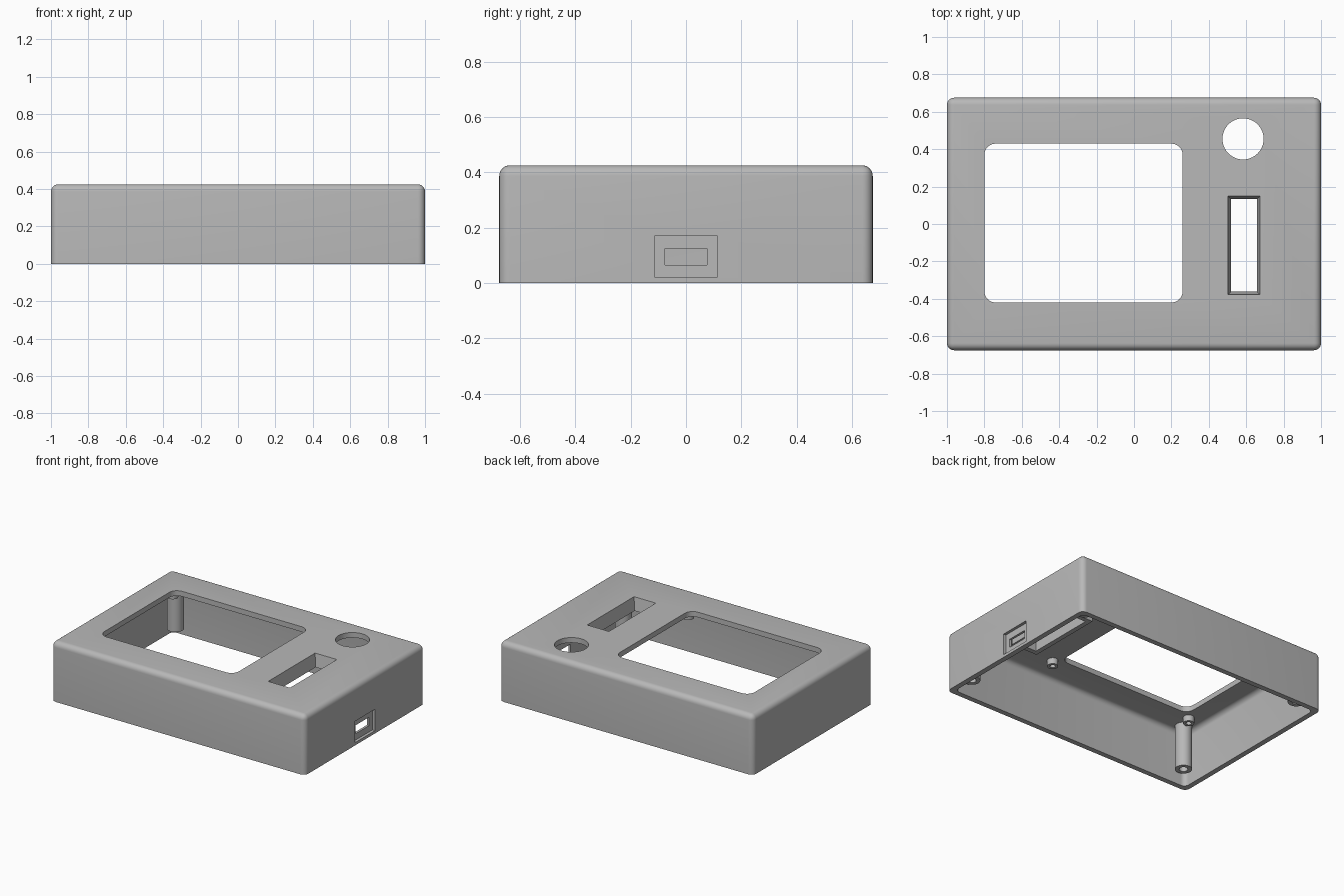
import bpy
import bmesh
from math import radians
from mathutils import Matrix, Vector

old = bpy.data.objects.get("Cube")
if old:
    bpy.data.objects.remove(old, do_unlink=True)

# Material
grey = bpy.data.materials.new("matte_grey")
grey.use_nodes = True
COLOUR = (0.48, 0.48, 0.48, 1)
grey.diffuse_color = COLOUR
grey.node_tree.nodes["Principled BSDF"].inputs["Base Color"].default_value = COLOUR

HALF_X, HALF_Y, HEIGHT = 1.0, 0.675, 0.425
WALL = 0.037
CEILING = HEIGHT - WALL


def finish(name, bm):
    bmesh.ops.recalc_face_normals(bm, faces=bm.faces)
    mesh = bpy.data.meshes.new(name)
    bm.to_mesh(mesh)
    bm.free()
    mesh.materials.append(grey)
    obj = bpy.data.objects.new(name, mesh)
    bpy.context.collection.objects.link(obj)
    return obj


def block(name, lo, hi, radius=0, rounded="", segments=6, inset_low=0):
    """Box between two corners; rounds vertical and/or top edges, may taper downward."""
    lo, hi = Vector(lo), Vector(hi)
    mid, size = (lo + hi) / 2, hi - lo
    bm = bmesh.new()
    bmesh.ops.create_cube(bm, size=1)
    for v in bm.verts:
        if v.co.z < 0 and inset_low:
            v.co.x *= 1 - 2 * inset_low / size.x
            v.co.y *= 1 - 2 * inset_low / size.y
        v.co = mid + v.co * size
    edges = []
    for e in bm.edges:
        a, b = (v.co.z for v in e.verts)
        upright = abs(a - b) > 1e-4
        on_top = min(a, b) > mid.z
        if (upright and "upright" in rounded) or (on_top and "top" in rounded):
            edges.append(e)
    if edges:
        bmesh.ops.bevel(bm, geom=edges, offset=radius, segments=segments,
                        profile=0.5, affect="EDGES", clamp_overlap=True)
    return finish(name, bm)


def cylinder(name, x, y, z0, z1, radius, sides=32):
    bm = bmesh.new()
    bmesh.ops.create_cone(bm, cap_ends=True, segments=sides, radius1=radius,
                          radius2=radius, depth=z1 - z0,
                          matrix=Matrix.Translation((x, y, (z0 + z1) / 2)))
    return finish(name, bm)


def combine(obj, other, operation="DIFFERENCE"):
    other.hide_render = True
    mod = obj.modifiers.new(operation.lower(), "BOOLEAN")
    mod.operation, mod.solver, mod.object = operation, "EXACT", other
    bpy.context.view_layer.objects.active = obj
    bpy.ops.object.modifier_apply(modifier=mod.name)
    bpy.data.objects.remove(other, do_unlink=True)


def smooth(obj):
    bpy.ops.object.select_all(action="DESELECT")
    obj.select_set(True)
    bpy.context.view_layer.objects.active = obj
    bpy.ops.object.shade_smooth_by_angle(angle=radians(30))


# Hollow shell, open underneath
shell = block("case_shell", (-HALF_X, -HALF_Y, 0), (HALF_X, HALF_Y, HEIGHT),
              0.038, "upright top")
combine(shell, block("cavity", (WALL - HALF_X, WALL - HALF_Y, -0.1),
                     (HALF_X - WALL, HALF_Y - WALL, CEILING), 0.035, "upright top"))

# Slider surround hanging from the ceiling
combine(shell, block("slider_surround", (0.485, -0.395, 0.335), (0.69, 0.165, 0.4)), "UNION")

# Screen window, round button hole and tapered slider slot
combine(shell, block("window", (-0.8, -0.42, 0.3), (0.26, 0.43, 0.5), 0.06, "upright"))
combine(shell, cylinder("button", 0.583, 0.455, 0.3, 0.5, 0.11, 64))
combine(shell, block("slot", (0.502, -0.378, 0.33), (0.674, 0.15, HEIGHT + 0.001), inset_low=0.018))

# Cable port on the side: shallow recess around a through slot
combine(shell, block("port_recess", (HALF_X - 0.02, -0.112, 0.02), (1.1, 0.112, 0.172)))
combine(shell, block("port_slot", (0.9, -0.075, 0.065), (1.1, 0.075, 0.125)))
smooth(shell)


def hollow_post(name, x, y, z0, radius, bore, depth):
    post = cylinder(name, x, y, z0, CEILING + 0.01, radius)
    combine(post, cylinder("bore", x, y, z0 - 0.1, z0 + depth, bore, 24))
    smooth(post)


# Screw posts in the corners and short standoffs around the window
for x, side in ((-0.887, "right"), (0.887, "left")):
    for y, end in ((-0.563, "front"), (0.563, "back")):
        hollow_post(f"screw_post_{end}_{side}", x, y, 0.07, 0.055, 0.028, 0.25)
for x, side in ((-0.84, "right"), (0.3, "left")):
    for y, end in ((-0.455, "front"), (0.465, "back")):
        hollow_post(f"screen_standoff_{end}_{side}", x, y, 0.345, 0.036, 0.018, 0.04)
